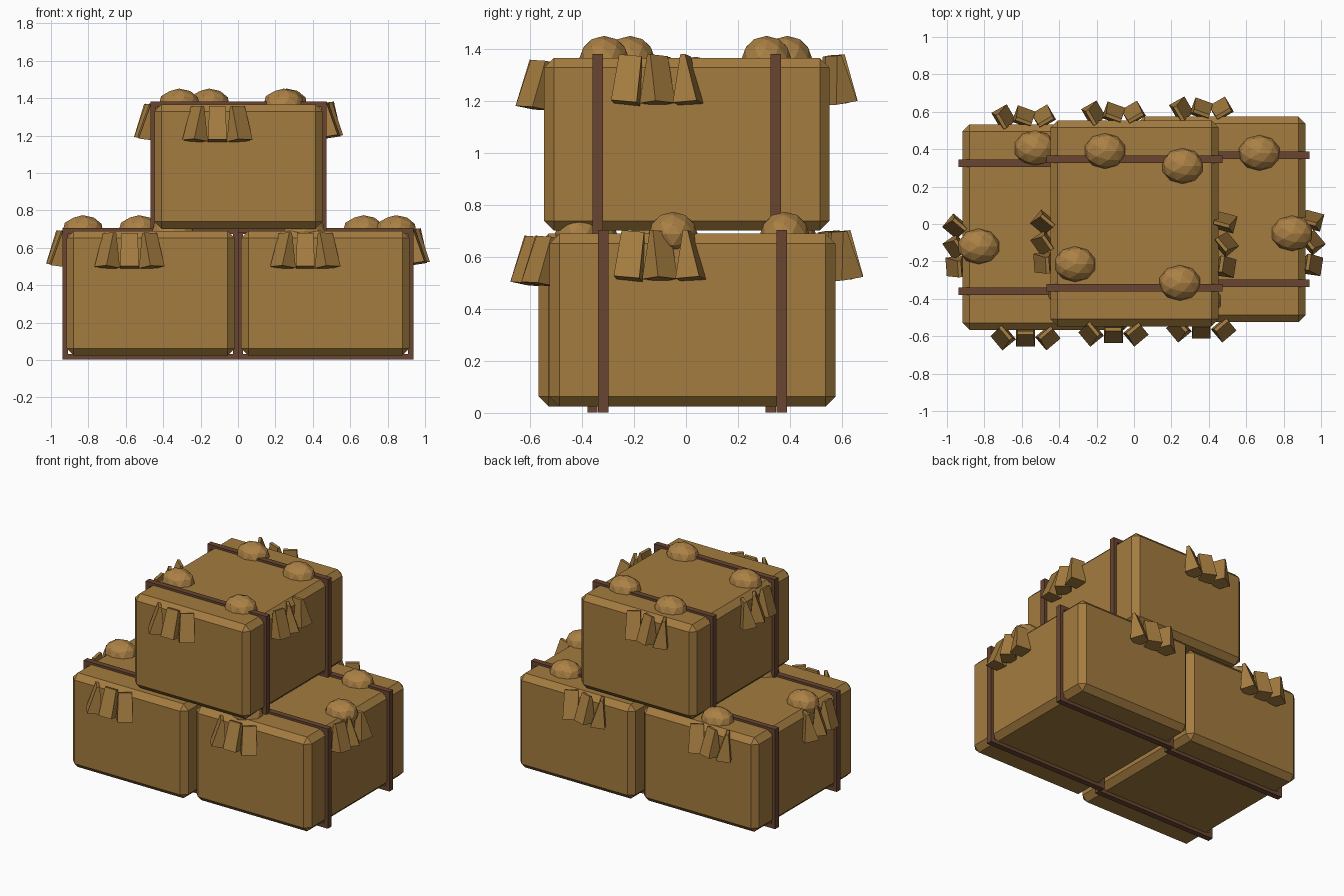
import bpy, bmesh, math
from mathutils import Matrix, Vector

if "Cube" in bpy.data.objects:
    bpy.data.objects.remove(bpy.data.objects["Cube"])


def material(name, rgb):
    m = bpy.data.materials.new(name)
    m.diffuse_color = (*rgb, 1)
    m.use_nodes = True
    m.node_tree.nodes["Principled BSDF"].inputs["Base Color"].default_value = m.diffuse_color
    return m


STRAW = material("straw", (0.37, 0.20, 0.05))
CLUMP = material("loose_straw", (0.41, 0.22, 0.06))
TWINE = material("twine", (0.14, 0.06, 0.03))


def finish(bm, name, mat):
    bmesh.ops.recalc_face_normals(bm, faces=bm.faces)
    me = bpy.data.meshes.new(name)
    bm.to_mesh(me)
    bm.free()
    me.materials.append(mat)
    ob = bpy.data.objects.new(name, me)
    bpy.context.collection.objects.link(ob)
    return ob


def add_box(bm, c, s):
    m = Matrix.Translation(c) @ Matrix.Diagonal((*s, 1))
    return bmesh.ops.create_cube(bm, size=1, matrix=m)


# chamfered bale body
def bale(name, c, size):
    bm = bmesh.new()
    add_box(bm, c, size)
    bmesh.ops.bevel(bm, geom=bm.edges[:], offset=0.038, segments=1, affect='EDGES')
    finish(bm, name + "_bale", STRAW)


# rectangular strap ring round the bale
def strap(name, c, size, y):
    bm = bmesh.new()
    w, h, t, d = size[0] + 0.042, size[2] + 0.024 * 2 - 0.01, 0.03, 0.04
    zc = c[2] - 0.004
    for s in (-1, 1):
        add_box(bm, (c[0] + s * (w - t) / 2, y, zc), (t, d, h))
        add_box(bm, (c[0], y, zc + s * (h - t) / 2), (w, d, t))
    finish(bm, name + "_strap", TWINE)


# low-poly clumps on top of the bale
def clump(name, x, y, z):
    bm = bmesh.new()
    m = Matrix.Translation((x, y, z)) @ Matrix.Diagonal((0.113, 0.095, 0.085, 1))
    bmesh.ops.create_icosphere(bm, subdivisions=2, radius=1, matrix=m)
    finish(bm, name + "_clump", CLUMP)


# three wedge-shaped straw tufts; facing = direction of the bale side
def tufts(name, pos, facing, yaws, tilts):
    bm = bmesh.new()
    face = Matrix.Translation(pos) @ Matrix.Rotation(facing, 4, 'Z')
    for i, (yaw, tilt) in enumerate(zip(yaws, tilts)):
        v = add_box(bm, (0, 0, 0), (0.1, 0.095, 0.185))['verts']
        for p in v:
            if p.co.z > 0:
                p.co.y *= 0.2
                p.co.x *= 0.88
        m = (face @ Matrix.Translation(((i - 1) * 0.113, -0.028, 0))
             @ Matrix.Rotation(math.radians(-8), 4, 'X')
             @ Matrix.Rotation(math.radians(tilt), 4, 'Y')
             @ Matrix.Rotation(math.radians(yaw), 4, 'Z'))
        bmesh.ops.transform(bm, matrix=m, verts=v)
    finish(bm, name + "_tufts", STRAW)


SIZE = (0.9, 1.1, 0.665)
# name, centre, clumps, tuft centres (front x, back x, left y, right y)
BALES = [
    ("left", (-0.467, -0.017, 0.357),
     [(-0.53, 0.405), (-0.83, -0.12), (-0.35, -0.36)], (-0.58, -0.59, -0.12, None)),
    ("right", (0.467, 0.025, 0.357),
     [(0.67, 0.38), (0.845, -0.05), (0.355, -0.41)], (0.36, 0.36, None, -0.1)),
    ("top", (0.003, 0.003, 1.034),
     [(-0.155, 0.39), (0.26, 0.31), (-0.315, -0.215), (0.245, -0.315)],
     (-0.11, -0.11, -0.1, -0.11)),
]

for name, c, clumps, (fx, bx, ly, ry) in BALES:
    bale(name, c, SIZE)
    for s in (-1, 1):
        strap(name, c, SIZE, c[1] + s * 0.343)
    for x, y in clumps:
        clump(name, x, y, c[2] + 0.332)
    hx, hy, z = SIZE[0] / 2, SIZE[1] / 2, c[2] + 0.235
    tufts(name + "_front", (fx, c[1] - hy, z - 0.005), 0, (-50, 0, 40), (4, 0, -4))
    tufts(name + "_back", (bx, c[1] + hy, z + 0.015), math.pi, (30, -20, -60), (-4, 0, 4))
    if ly is not None:
        tufts(name + "_left", (c[0] - hx, ly, z + 0.005), -math.pi / 2, (50, 35, 5), (-3, 0, 5))
    if ry is not None:
        tufts(name + "_right", (c[0] + hx, ry, z + 0.015), math.pi / 2, (-8, 40, 75), (6, 0, -3))
